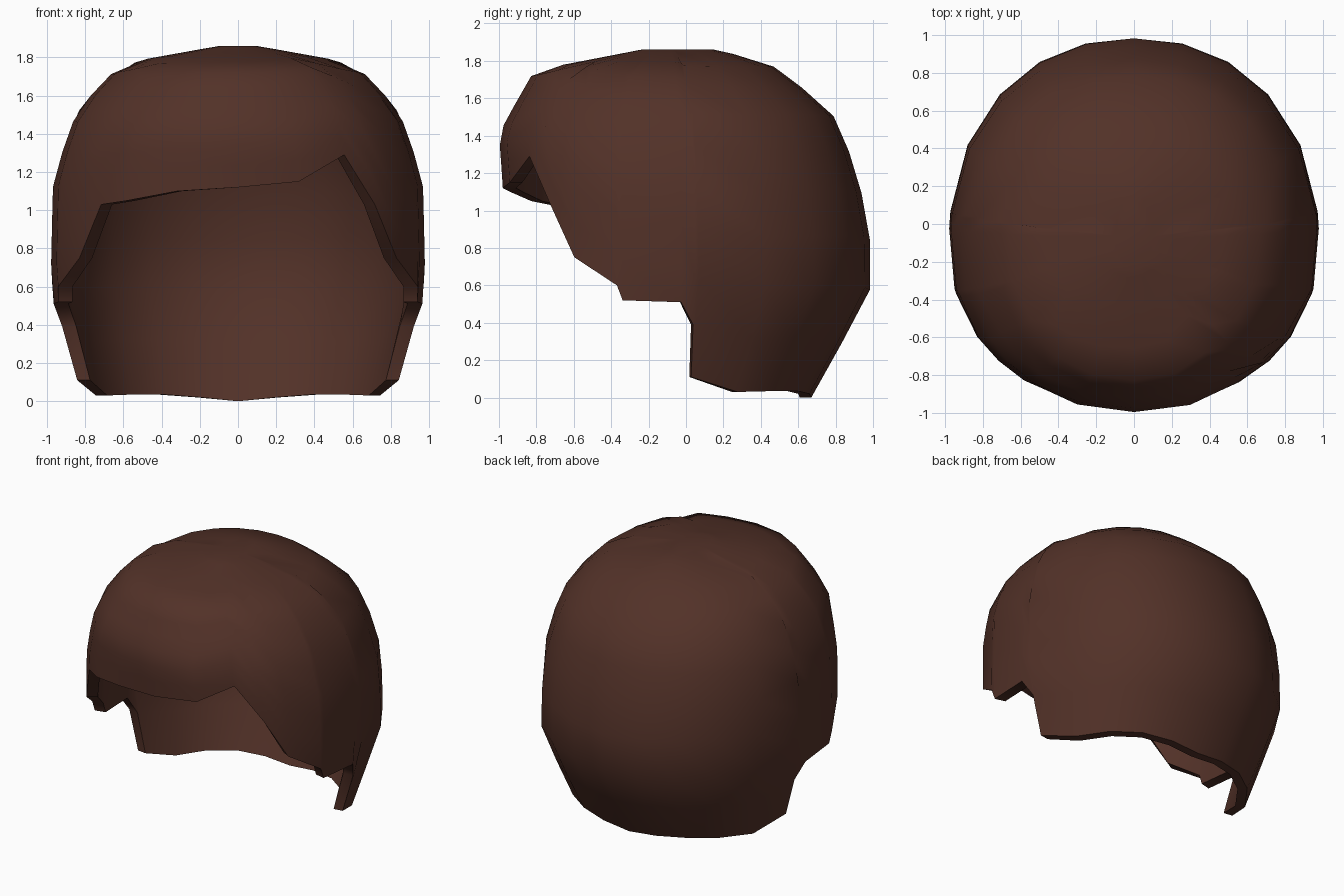
import bpy, bmesh, math

if "Cube" in bpy.data.objects:
    bpy.data.objects.remove(bpy.data.objects["Cube"])

# Head profile: height, half width, front y, back y
PROFILE = [
    (1.86, .10, -.24, .15), (1.80, .45, -.55, .42), (1.75, .63, -.81, .50),
    (1.54, .83, -.93, .77), (1.41, .89, -1.0, .84), (1.14, .97, -.98, .93),
    (.75, .98, -.97, 1.0), (.55, .98, -.96, .98), (.34, .91, -.95, .86),
    (.0, .82, -.93, .67)]

# Hem: angle from the front, hem height on the right (+x), on the left (-x)
HEM = [
    (0, 1.12, 1.12), (19, 1.15, 1.10), (36, 1.29, 1.05), (46, 1.03, 1.03),
    (56, .75, .75), (72, .60, .60), (74, .52, .52), (94, .51, .51),
    (98, .39, .39), (98.8, .11, .11), (118, .03, .03), (135, .035, .035),
    (150, .035, .035), (165, .02, .02), (180, 0, 0)]

YC, TOP, ROWS, THICK = -.1, 1.86, 10, .92


def extents(z):
    for a, b in zip(PROFILE, PROFILE[1:]):
        if z >= b[0]:
            t = (a[0] - z) / (a[0] - b[0])
            return [p + (q - p) * t for p, q in zip(a[1:], b[1:])]
    return PROFILE[-1][1:]


def point(deg, hem, s, inner):
    z = TOP - (TOP - hem) * (1 - math.cos(s * math.pi / 2))
    w, yf, yb = extents(z)
    a = math.radians(deg)
    c, sn = math.cos(a), math.sin(a)
    # slightly squared ellipse
    k = (abs(c) ** 2.15 + abs(sn) ** 2.15) ** (-1 / 2.15)
    x = w * sn * k
    y = YC + (c * k * (yf - YC) if c > 0 else -c * k * (yb - YC))
    if inner:
        x, y = x * THICK, YC + (y - YC) * THICK
        z -= .1 * (z / TOP) ** 3 * (1 - s ** 3)
    return x, y, z


columns = [(d, r) for d, r, l in HEM] + [(-d, l) for d, r, l in HEM[-2:0:-1]]
n = len(columns)
bm = bmesh.new()


# Outer and inner shells, each closed at the crown
def shell(inner):
    grid = [[bm.verts.new(point(d, h, i / ROWS, inner)) for d, h in columns]
            for i in range(ROWS + 1)]
    for top, low in zip(grid, grid[1:]):
        for j in range(n):
            k = (j + 1) % n
            bm.faces.new((top[j], top[k], low[k], low[j]))
    bm.faces.new(grid[0])
    return grid[-1]


outer_rim, inner_rim = shell(False), shell(True)

# Hem joining the two shells
for j in range(n):
    k = (j + 1) % n
    bm.faces.new((outer_rim[j], outer_rim[k], inner_rim[k], inner_rim[j]))
bmesh.ops.recalc_face_normals(bm, faces=bm.faces)

mesh = bpy.data.meshes.new("hair")
bm.to_mesh(mesh)
bm.free()
hair = bpy.data.objects.new("hair", mesh)
bpy.context.collection.objects.link(hair)

# Single dark brown colour, smooth shading
brown = bpy.data.materials.new("dark brown")
brown.diffuse_color = (.085, .031, .021, 1)
brown.use_nodes = True
brown.node_tree.nodes["Principled BSDF"].inputs["Base Color"].default_value = brown.diffuse_color
mesh.materials.append(brown)
bpy.context.view_layer.objects.active = hair
hair.select_set(True)
bpy.ops.object.shade_smooth_by_angle(angle=math.radians(60))
